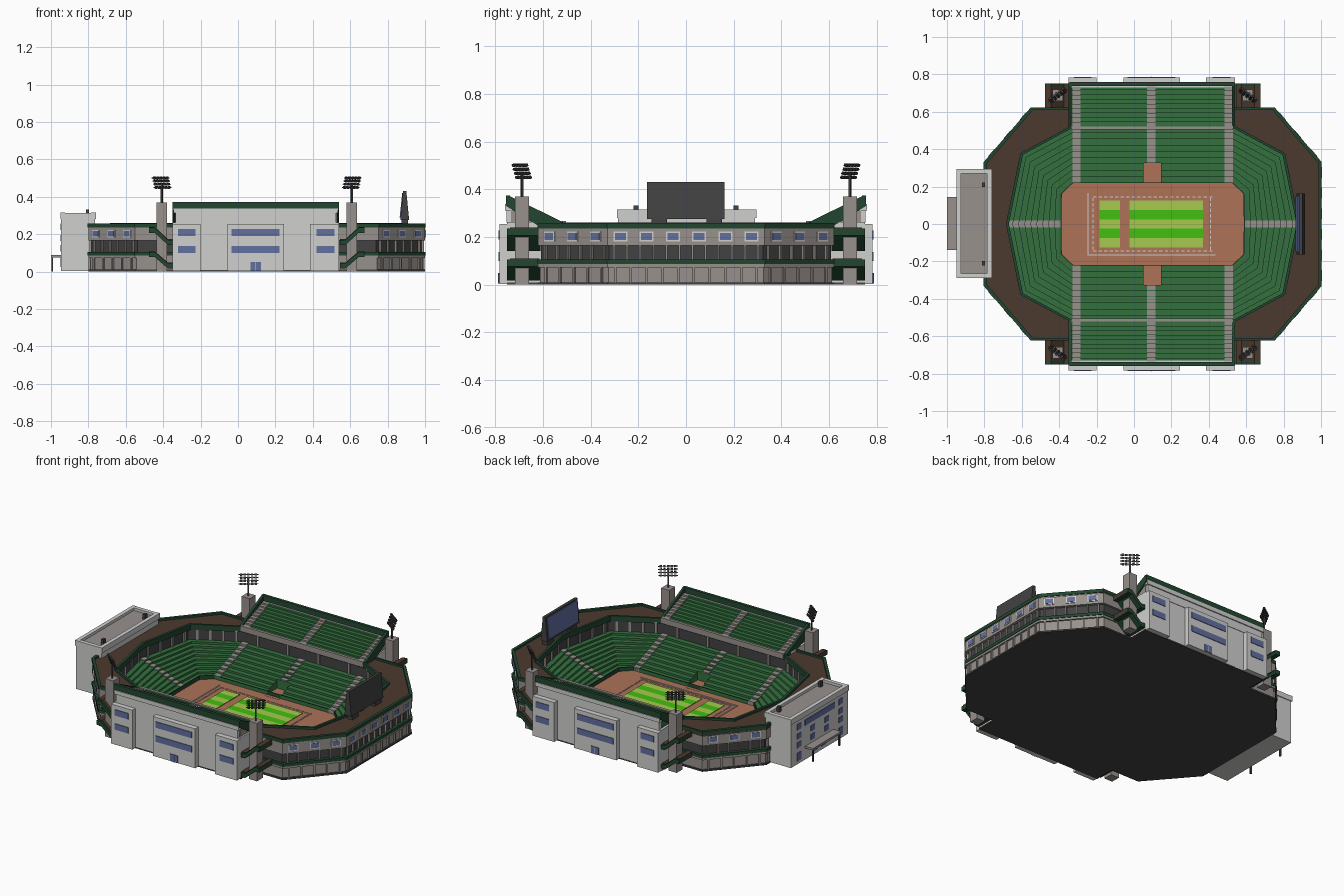
import bpy, bmesh, math
from mathutils import Matrix, Vector

old = bpy.data.objects.get("Cube")
if old:
    bpy.data.objects.remove(old)

CX = 0.1  # centre line of the bowl


def material(name, *rgb):
    m = bpy.data.materials.new(name)
    lin = [((c / 255 + 0.055) / 1.055) ** 2.4 for c in rgb] + [1]
    m.use_nodes = True
    m.diffuse_color = lin
    m.node_tree.nodes["Principled BSDF"].inputs["Base Color"].default_value = lin
    return m


WALL = material("light_grey_wall", 208, 208, 207)
STONE = material("warm_grey_stone", 152, 145, 141)
TRIM = material("dark_green_trim", 34, 70, 49)
SEAT = material("seat_green", 51, 112, 62)
FLOOR = material("brown_floor", 76, 58, 46)
CLAY = material("clay_track", 173, 114, 89)
LIME = material("lime_grass", 167, 202, 80)
VIVID = material("vivid_grass", 66, 192, 16)
GLASS = material("blue_glass", 98, 112, 160)
DARK = material("dark_grey", 66, 66, 67)


def finish(name, bm, mat):
    bmesh.ops.recalc_face_normals(bm, faces=bm.faces)
    me = bpy.data.meshes.new(name)
    bm.to_mesh(me)
    bm.free()
    me.materials.append(mat)
    ob = bpy.data.objects.new(name, me)
    bpy.context.scene.collection.objects.link(ob)
    return ob


def boxes(name, items, mat):
    """items: (centre, size, turn about z[, tilt about own x])"""
    bm = bmesh.new()
    for c, s, *r in items:
        turn = Matrix.Rotation(r[0] if r else 0, 4, "Z")
        tilt = Matrix.Rotation(r[1] if len(r) > 1 else 0, 4, "X")
        bmesh.ops.create_cube(bm, size=1, matrix=Matrix.Translation(c) @ turn @ tilt @ Matrix.Diagonal((*s, 1)))
    return finish(name, bm, mat)


def span(x0, x1, y0, y1, z0, z1):
    return ((x0 + x1) / 2, (y0 + y1) / 2, (z0 + z1) / 2), (abs(x1 - x0), abs(y1 - y0), z1 - z0)


def extrude(name, prof, ranges, axis, mat):
    """Extrude a profile of (across, z) along x or y over each range."""
    bm = bmesh.new()
    for a0, a1 in ranges:
        ends = [[bm.verts.new((a, p, z) if axis == "x" else (p, a, z)) for p, z in prof] for a in (a0, a1)]
        for e in ends:
            bm.faces.new(e)
        n = len(prof)
        for i in range(n):
            j = (i + 1) % n
            bm.faces.new((ends[0][i], ends[0][j], ends[1][j], ends[1][i]))
    return finish(name, bm, mat)


def full(q):
    """Mirror a quarter outline (first point on the x axis) to a whole ring."""
    top = q + [(-x, y) for x, y in reversed(q)]
    return [(CX + x, y) for x, y in top + [(x, -y) for x, y in reversed(top[1:-1])]]


def ring(name, rings, mat):
    """Skin a closed loop of (quarter outline, z) rings into a solid band."""
    bm = bmesh.new()
    vs = [[bm.verts.new((x, y, z)) for x, y in full(q)] for q, z in rings]
    for k, a in enumerate(vs):
        b = vs[(k + 1) % len(vs)]
        for i in range(len(a)):
            j = (i + 1) % len(a)
            bm.faces.new((a[i], a[j], b[j], b[i]))
    return finish(name, bm, mat)


def mix(a, b, t):
    return [(p[0] + (q[0] - p[0]) * t, p[1] + (q[1] - p[1]) * t) for p, q in zip(a, b)]


def band(name, q, thick, z0, z1, mat):
    inner = mix(q, [(0, 0)] * len(q), thick)
    return ring(name, [(q, z0), (q, z1), (inner, z1), (inner, z0)], mat)


def plate(name, pts, z0, z1, mat):
    bm = bmesh.new()
    f = bm.faces.new([bm.verts.new((x, y, z0)) for x, y in pts])
    new = bmesh.ops.extrude_face_region(bm, geom=[f])["geom"]
    bmesh.ops.translate(bm, vec=(0, 0, z1 - z0), verts=[v for v in new if isinstance(v, bmesh.types.BMVert)])
    return finish(name, bm, mat)


def stairs(y0, y1, z0, z1, n, base, lift=0.0):
    pts = [(y0, base)]
    for i in range(n):
        z = z0 + (z1 - z0) * i / (n - 1) + lift
        pts += [(y0 + (y1 - y0) * i / n, z), (y0 + (y1 - y0) * (i + 1) / n, z)]
    return pts + [(y1, base)]


def along(p, q, n, z, size, out=0.0):
    """n boxes spread evenly on the line p-q, turned to follow it."""
    p, q = Vector(p), Vector(q)
    d = q - p
    nrm = Vector((d.y, -d.x)).normalized()
    if nrm.dot((p + q) / 2 - Vector((CX, 0))) < 0:
        nrm = -nrm
    return [((*(p + d * (i + 0.5) / n + nrm * out), z), size, math.atan2(d.y, d.x)) for i in range(n)]


# Outlines as quarters around the centre line
OUTER = [(0.9, 0), (0.9, 0.33), (0.65, 0.62)]
RIM = [(0.78, 0), (0.70, 0.38), (0.43, 0.52)]
TRACK = [(0.49, 0), (0.49, 0.16), (0.43, 0.22)]

# Ground slab, track and pitch
plate("ground_slab", full(OUTER), 0, 0.01, DARK)
boxes("stand_footings", [span(-0.35, 0.545, s * 0.5, s * 0.75, 0, 0.009) for s in (1, -1)], DARK)
plate("clay_track", full(mix(TRACK, RIM, 0.02)), 0.01, 0.04, CLAY)
boxes("field_tunnels", [span(0.05, 0.145, s * 0.2, s * 0.325, 0.012, 0.041) for s in (1, -1)], CLAY)
for name, rows, mat in (("lime_stripes", (-2, 0, 2), LIME), ("vivid_stripes", (-1, 1), VIVID)):
    boxes(name, [span(a, b, r * 0.05 - 0.025, r * 0.05 + 0.025, 0.038, 0.044)
                 for r in rows for a, b in ((-0.185, -0.075), (-0.025, 0.37))], mat)
lines = [span(-0.249, -0.243, -0.165, 0.165, 0.038, 0.044), span(-0.249, 0.435, -0.168, -0.162, 0.038, 0.044)]
for s in (1, -1):
    lines += [((-0.21 + i * 0.0295, s * 0.145, 0.041), (0.018, 0.006, 0.006)) for i in range(22)]
    lines += [((0.095 + s * 0.315, -0.13 + i * 0.029, 0.041), (0.006, 0.018, 0.006)) for i in range(10)]
boxes("field_lines", lines, WALL)

# Lower seating bowl: stepped ring with the two tunnels cut out
ROWS = 9
steps = [(TRACK, 0.012)]
for i in range(ROWS):
    z = 0.06 + 0.1 * i / (ROWS - 1)
    steps += [(mix(TRACK, RIM, i / ROWS), z), (mix(TRACK, RIM, (i + 1) / ROWS), z)]
bowl = ring("lower_seats", steps + [(RIM, 0.012)], SEAT)
cutter = boxes("tunnel_cutter", [span(0.05, 0.145, s * 0.15, s * 0.325, 0.036, 0.4) for s in (1, -1)], DARK)
mod = bowl.modifiers.new("tunnels", "BOOLEAN")
mod.operation, mod.object = "DIFFERENCE", cutter
bpy.context.view_layer.objects.active = bowl
bpy.ops.object.modifier_apply(modifier=mod.name)
bpy.data.objects.remove(cutter)
band("field_wall", mix(TRACK, RIM, 0.01), 0.012, 0.012, 0.064, TRIM).data.transform(Matrix.Identity(4))

# End walls of the bowl, layer by layer
inset = mix(OUTER, [(0, 0)] * 3, 0.02)
band("base_wall", mix(OUTER, inset, 0.6), 0.03, 0.005, 0.078, STONE)
band("ledge", OUTER, 0.03, 0.073, 0.088, STONE)
band("lower_rail", mix(OUTER, inset, -0.2), 0.03, 0.086, 0.105, TRIM)
band("concourse_glazing", inset, 0.02, 0.1, 0.17, DARK)
band("upper_wall", OUTER, 0.04, 0.165, 0.24, STONE)
band("upper_rail", mix(OUTER, inset, -0.2), 0.02, 0.236, 0.258, TRIM)
ring("concourse_floor", [(OUTER, 0.225), (OUTER, 0.246), (RIM, 0.246), (RIM, 0.225)], FLOOR)
band("rim_wall", mix(RIM, OUTER, 0.12), 0.02, 0.14, 0.24, DARK)
band("rim_rail", mix(RIM, OUTER, 0.04), 0.02, 0.225, 0.26, TRIM)

# Windows, posts and pilasters along each end face
ring_pts = full(OUTER)
panes, frames, posts, pilasters = [], [], [], []
for i, p in enumerate(ring_pts):
    q = ring_pts[(i + 1) % len(ring_pts)]
    if abs(p[1]) > 0.6 and abs(q[1]) > 0.6:
        continue
    posts += along(p, q, 6, 0.135, (0.008, 0.012, 0.07), -0.012)
    pilasters += along(p, q, 5, 0.04, (0.01, 0.012, 0.07), -0.008)
    if p[0] > -0.79 or q[0] > -0.79:
        frames += along(p, q, 3, 0.202, (0.058, 0.006, 0.042), 0.001)
        panes += along(p, q, 3, 0.202, (0.046, 0.006, 0.031), 0.003)
rim_pts = full(RIM)
for i, p in enumerate(rim_pts):
    posts += along(p, rim_pts[(i + 1) % len(rim_pts)], 4, 0.195, (0.014, 0.014, 0.08))
boxes("window_frames", frames, WALL)
boxes("concourse_windows", panes, GLASS)
boxes("concourse_posts", posts, STONE)
boxes("base_pilasters", pilasters, STONE)

# Side stands, front and back
AISLES = [(-0.33, -0.285), (0.07, 0.115), (0.485, 0.53)]
BAYS = [(-0.35, -0.2), (-0.055, 0.245), (0.385, 0.54)]
for s, side in ((-1, "front"), (1, "back")):
    flip = lambda prof: [(s * y, z) for y, z in prof]
    boxes(side + "_stand_wall", [span(-0.35, 0.54, s * 0.56, s * 0.75, 0.005, 0.262)]
          + [span(a, b, s * 0.74, s * 0.782, 0.003, 0.255) for a, b in BAYS], WALL)
    boxes(side + "_cornice", [span(-0.335, 0.525, s * 0.73, s * 0.753, 0.26, 0.315),
                              span(-0.345, 0.535, s * 0.73, s * 0.76, 0.312, 0.338)], WALL)
    extrude(side + "_upper_seats", flip(stairs(0.52, 0.74, 0.262, 0.335, 9, 0.235)), [(-0.335, 0.525)], "x", SEAT)
    extrude(side + "_upper_aisles", flip(stairs(0.518, 0.735, 0.262, 0.335, 9, 0.24, 0.004)), AISLES, "x", STONE)
    extrude(side + "_lower_aisles", flip(stairs(0.22, 0.52, 0.06, 0.16, ROWS, 0.03, 0.004)),
            [AISLES[0], AISLES[2]], "x", STONE)
    extrude(side + "_middle_aisle", flip(stairs(0.327, 0.52, 0.1, 0.16, 6, 0.05, 0.004)), [AISLES[1]], "x", STONE)
    boxes(side + "_deck_front", [span(-0.335, 0.53, s * 0.504, s * 0.522, 0.232, 0.268)], STONE)
    boxes(side + "_deck_parapet", [span(-0.35, 0.54, s * 0.738, s * 0.756, 0.335, 0.373)], TRIM)
    extrude(side + "_deck_side_rails", flip([(0.515, 0.235), (0.515, 0.262), (0.74, 0.372), (0.755, 0.372), (0.755, 0.33), (0.6, 0.235)]),
            [(-0.35, -0.335), (0.525, 0.54)], "x", TRIM)
    # facade glazing and door
    y0, y1 = s * 0.776, s * 0.786
    glass = [span(a, b, y0, y1, z, z + 0.038) for z in (0.1, 0.19)
             for a, b in ((-0.322, -0.228), (-0.035, 0.222), (0.42, 0.515))]
    boxes(side + "_facade_windows", glass + [span(0.068, 0.122, y0, y1, 0.004, 0.05)], GLASS)
    boxes(side + "_door_bar", [span(0.093, 0.097, y0, s * 0.788, 0.004, 0.05)], WALL)

# End aisles down the bowl
for s, side in ((-1, "right"), (1, "left")):
    prof = stairs(0.49, 0.78, 0.06, 0.16, ROWS, 0.03, 0.004)
    extrude(side + "_end_aisle", [(CX + s * x, z) for x, z in prof], [(-0.02, 0.02)], "y", STONE)

# Corner stairways, light towers and lamp arrays
for sx, sy in ((1, 1), (1, -1), (-1, 1), (-1, -1)):
    tag = ("left" if sx > 0 else "right") + ("_back" if sy > 0 else "_front")
    for level, hi, lo in (("upper", 0.235, 0.17), ("lower", 0.105, 0.045)):
        path = [(0.575, hi), (0.545, hi), (0.475, lo), (0.445, lo)]
        for part, up, dn, y0, y1, mat in (("stair", 0, 0.028, 0.61, 0.75, TRIM),
                                          ("landing", 0.004, 0.024, 0.615, 0.738, FLOOR)):
            prof = [(CX + sx * x, z + up) for x, z in path] + [(CX + sx * x, z - dn) for x, z in reversed(path)]
            extrude(f"{tag}_{level}_{part}", prof, [(sy * y0, sy * y1)], "y", mat)
    x, y = CX + sx * 0.508, sy * 0.688
    boxes(tag + "_light_tower", [((x, y, 0.185), (0.058, 0.06, 0.37))], STONE)
    turn = math.atan2(y, x - CX) + math.pi / 2
    axis = Vector((math.cos(turn), math.sin(turn), 0))
    out = Vector((axis.y, -axis.x, 0))
    mast = Vector((x, y, 0))
    lamps = [((x, y, 0.42), (0.009, 0.009, 0.11), turn)]
    for r in range(4):
        c = mast + out * (r * 0.006 - 0.008) + Vector((0, 0, 0.45 + r * 0.017))
        lamps.append((c, (0.115, 0.004, 0.004), turn))
        lamps += [(c + axis * (k * 0.021), (0.014, 0.012, 0.012), turn, 0.35) for k in range(-2, 3)]
    boxes(tag + "_floodlights", lamps, DARK)

# Press building with parapet roof, windows and canopy
boxes("press_building", [span(-0.945, -0.765, -0.285, 0.29, 0.003, 0.292)], WALL)
boxes("press_parapet", [span(-0.95, -0.925, -0.29, 0.295, 0.28, 0.315), span(-0.785, -0.76, -0.29, 0.295, 0.28, 0.315),
                        span(-0.95, -0.76, -0.29, -0.265, 0.28, 0.314), span(-0.95, -0.76, 0.27, 0.295, 0.28, 0.314)], WALL)
boxes("press_roof", [span(-0.93, -0.78, -0.27, 0.275, 0.285, 0.298)], STONE)
boxes("roof_vents", [((-0.805, s * 0.21, 0.312), (0.018, 0.022, 0.04)) for s in (1, -1)], DARK)
boxes("press_windows", [((-0.946, y, z), (0.006, 0.04, 0.034)) for y in (-0.21, -0.07, 0.07, 0.21) for z in (0.125, 0.18)]
      + [((-0.946, y, 0.05), (0.006, 0.04, 0.05)) for y in (-0.21, -0.04, 0.04, 0.21)]
      + [((-0.946, 0, 0.24), (0.006, 0.3, 0.036))]
      + [((-0.946, s * 0.21, 0.24), (0.006, 0.04, 0.036)) for s in (1, -1)], GLASS)
boxes("entrance_canopy", [span(-1.0, -0.94, -0.14, 0.145, 0.075, 0.088)], STONE)
boxes("canopy_posts", [((-0.993, y, 0.04), (0.01, 0.01, 0.08)) for y in (-0.13, 0.135)], DARK)

# Scoreboard with a wedge-shaped body, facing the field
extrude("scoreboard", [(0.868, 0.275), (0.915, 0.275), (0.9, 0.43), (0.882, 0.43)], [(-0.163, 0.162)], "y", DARK)
extrude("scoreboard_screen", [(0.864, 0.288), (0.872, 0.288), (0.885, 0.42), (0.878, 0.42)], [(-0.15, 0.149)], "y", GLASS)
boxes("scoreboard_legs", [span(0.875, 0.91, a, a + 0.065, 0.24, 0.28) for a in (-0.145, 0.085)], DARK)
